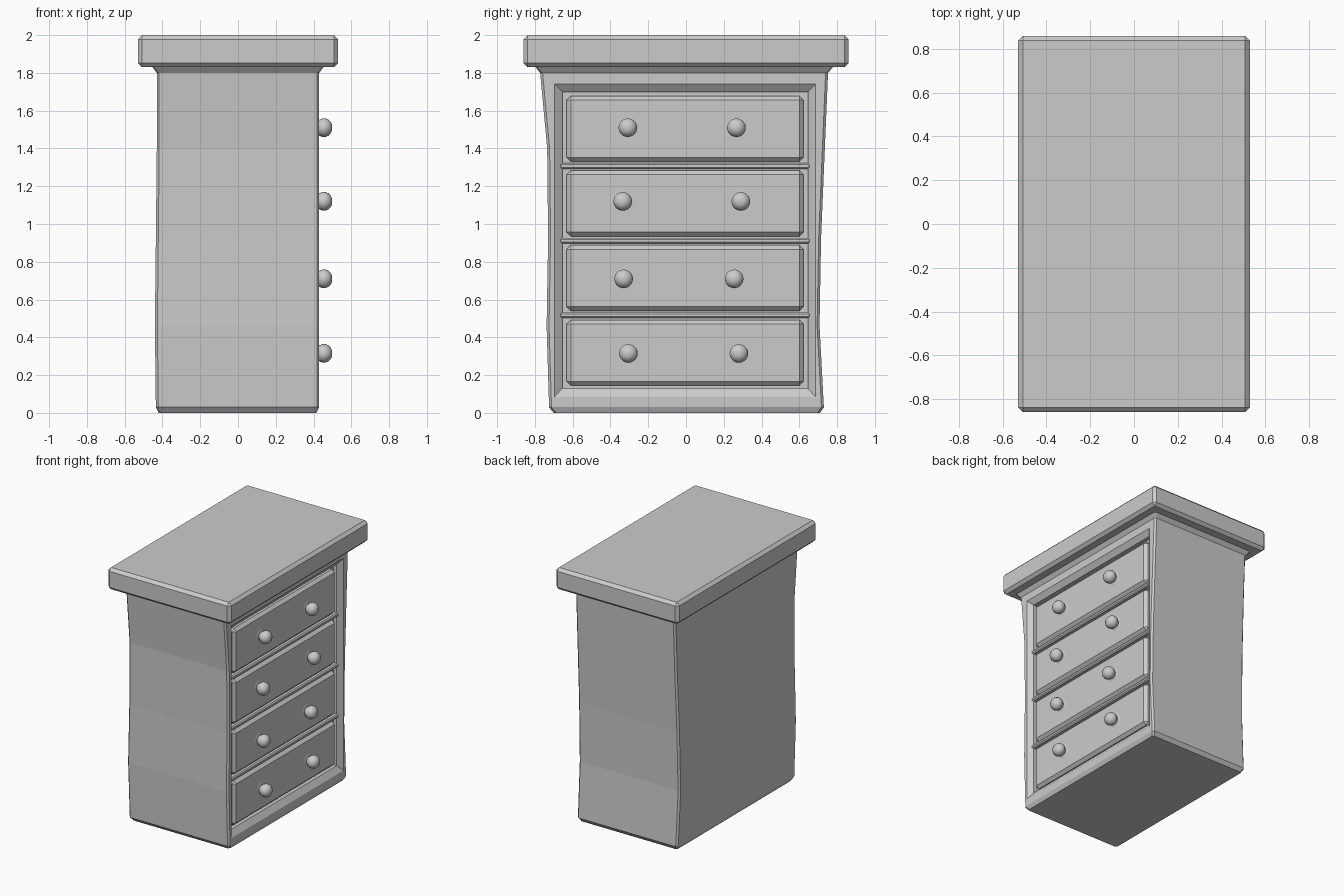
import bpy, bmesh, math
from mathutils import Matrix

old = bpy.data.objects.get("Cube")
if old:
    bpy.data.objects.remove(old, do_unlink=True)

GREY = (0.6, 0.6, 0.6, 1)
grey = bpy.data.materials.new("plain grey")
grey.use_nodes = True
grey.diffuse_color = GREY
grey.node_tree.nodes["Principled BSDF"].inputs["Base Color"].default_value = GREY


def finish(name, bm):
    bmesh.ops.recalc_face_normals(bm, faces=bm.faces)
    mesh = bpy.data.meshes.new(name)
    bm.to_mesh(mesh)
    bm.free()
    mesh.materials.append(grey)
    ob = bpy.data.objects.new(name, mesh)
    bpy.context.collection.objects.link(ob)
    return ob


def loft(name, rings):
    """Skin a stack of matching closed rings and cap both ends."""
    bm = bmesh.new()
    loops = [[bm.verts.new(p) for p in ring] for ring in rings]
    n = len(loops[0])
    for a, b in zip(loops, loops[1:]):
        for i in range(n):
            j = (i + 1) % n
            bm.faces.new((a[i], a[j], b[j], b[i]))
    bm.faces.new(loops[0])
    bm.faces.new(loops[-1])
    return finish(name, bm)


def box(name, x, y, z, bevel):
    bm = bmesh.new()
    bmesh.ops.create_cube(bm, size=1)
    for v in bm.verts:
        v.co = [lo if c < 0 else hi for c, (lo, hi) in zip(v.co, (x, y, z))]
    bmesh.ops.bevel(bm, geom=bm.edges[:], offset=bevel, segments=1,
                    affect='EDGES', profile=0.5)
    return finish(name, bm)


def body_ring(z, y0, y1, x0, x1, c=0.013):
    return [(x0 + c, y0, z), (x1 - c, y0, z), (x1, y0 + c, z), (x1, y1 - c, z),
            (x1 - c, y1, z), (x0 + c, y1, z), (x0, y1 - c, z), (x0, y0 + c, z)]


# Carcass: bowed sides, chamfered foot, flare under the top
carcass = loft("carcass", [body_ring(*s) for s in (
    (0, -0.70, 0.71, -0.42, 0.415),
    (0.03, -0.725, 0.73, -0.435, 0.43),
    (0.46, -0.738, 0.707, -0.44, 0.43),
    (0.92, -0.73, 0.715, -0.435, 0.43),
    (1.4, -0.735, 0.735, -0.43, 0.43),
    (1.8, -0.772, 0.752, -0.43, 0.43),
    (1.84, -0.805, 0.785, -0.46, 0.46))])


# Sunken drawer bay with sloping sides
def bay_ring(x, y0, y1, z0, z1):
    return [(x, y0, z0), (x, y1, z0), (x, y1, z1), (x, y0, z1)]


cutter = loft("bay_cutter", [
    bay_ring(0.37, -0.655, 0.645, 0.13, 1.70),
    bay_ring(0.40, -0.655, 0.645, 0.13, 1.70),
    bay_ring(0.43, -0.695, 0.685, 0.085, 1.74),
    bay_ring(0.46, -0.735, 0.725, 0.04, 1.78)])
cutter.hide_render = True
cutter.hide_viewport = True
cutter.display_type = 'WIRE'
cut = carcass.modifiers.new("bay", 'BOOLEAN')
cut.object = cutter
cut.operation = 'DIFFERENCE'
cut.solver = 'EXACT'

# Top slab
box("top", (-0.53, 0.53), (-0.86, 0.86), (1.83, 2.0), 0.022)


# Round knob turned about its own axis
def knob(name, y, z):
    profile = [(0.39, 0.061), (0.407, 0.06), (0.413, 0.05), (0.415, 0.03)]
    for i in range(2, 9):
        a = math.pi * i / 9
        profile.append((0.455 - 0.045 * math.cos(a), 0.05 * math.sin(a)))
    rings = []
    for x, r in profile:
        rings.append([(x, y + r * math.cos(t), z + r * math.sin(t))
                      for t in (math.tau * k / 20 for k in range(20))])
    ob = loft(name, rings)
    for face in ob.data.polygons:
        face.use_smooth = True
    ob.data.set_sharp_from_angle(angle=math.radians(40))


# Drawers from the bottom up: knob height and the two knob positions
knobs = [(0.315, -0.305, 0.28), (0.71, -0.33, 0.255),
         (1.12, -0.335, 0.29), (1.51, -0.308, 0.267)]
PITCH = 0.395
for i, (kz, ya, yb) in enumerate(knobs):
    z = 0.145 + PITCH * i
    box(f"drawer_{i + 1}", (0.33, 0.412), (-0.632, 0.622), (z, z + 0.348), 0.022)
    knob(f"knob_{i + 1}_a", ya, kz)
    knob(f"knob_{i + 1}_b", yb, kz)
    if i:
        box(f"rail_{i}", (0.33, 0.408), (-0.67, 0.66), (z - 0.038, z - 0.008), 0.008)
